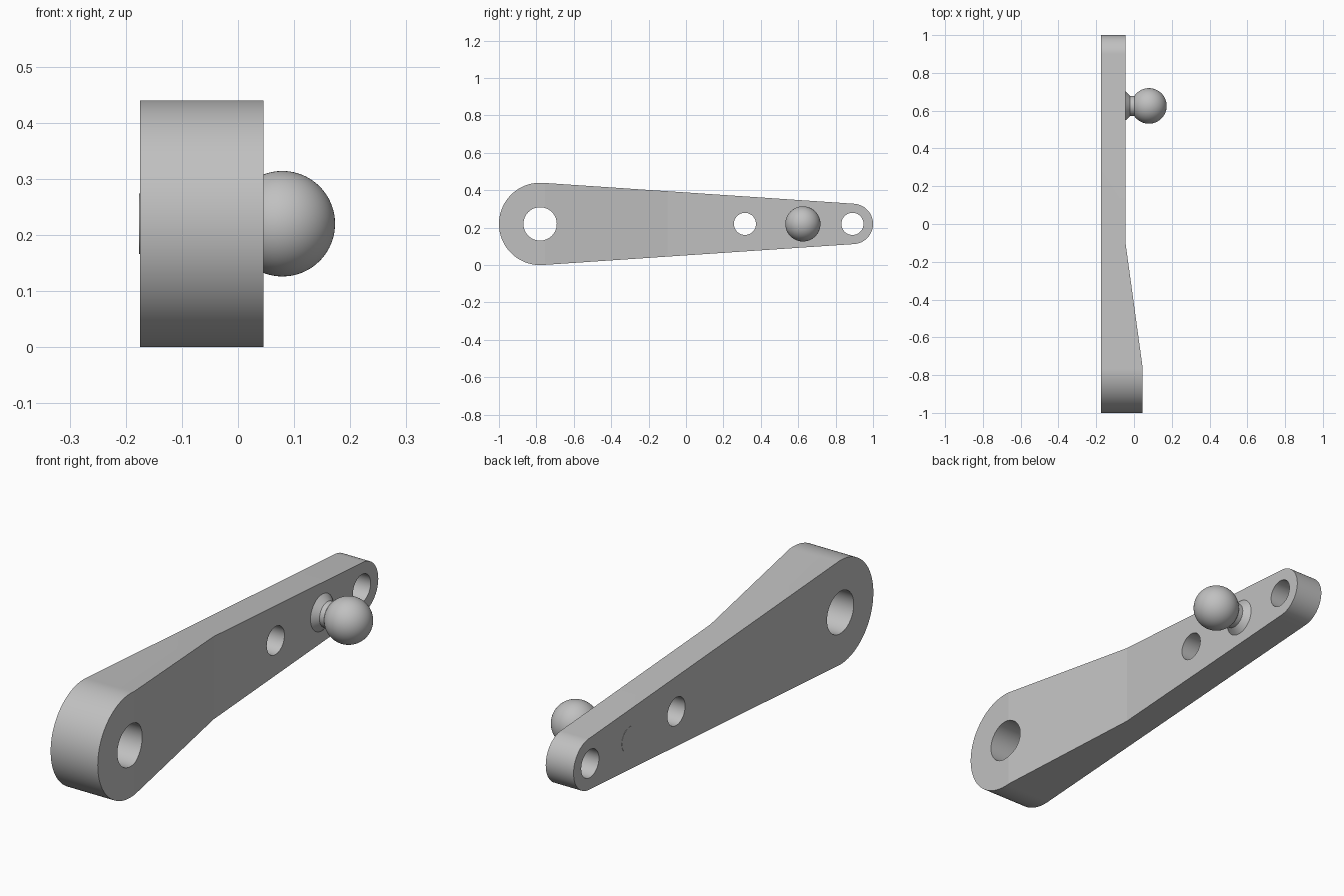
import bpy, bmesh
from math import cos, sin, acos, pi, radians
from mathutils import Matrix, Vector

cube = bpy.data.objects.get("Cube")
if cube:
    bpy.data.objects.remove(cube, do_unlink=True)

MID_Z = 0.22
BACK_X, FRONT_X, THICK_X = -0.175, -0.045, 0.045
BIG_Y, BIG_R = -0.78, 0.22
SMALL_Y, SMALL_R = 0.892, 0.108
BALL_X, BALL_Y, BALL_R = 0.079, 0.625, 0.094

grey = bpy.data.materials.new("satin grey")
grey.use_nodes = True
colour = (0.53, 0.53, 0.53, 1)
grey.diffuse_color = colour
grey.node_tree.nodes["Principled BSDF"].inputs["Base Color"].default_value = colour


def make_object(name, bm):
    bmesh.ops.recalc_face_normals(bm, faces=bm.faces)
    mesh = bpy.data.meshes.new(name)
    bm.to_mesh(mesh)
    bm.free()
    mesh.materials.append(grey)
    obj = bpy.data.objects.new(name, mesh)
    bpy.context.collection.objects.link(obj)
    return obj


def prism(name, points, depth):
    """Closed outline pushed along the depth vector."""
    bm = bmesh.new()
    face = bm.faces.new([bm.verts.new(p) for p in points])
    top = bmesh.ops.extrude_face_region(bm, geom=[face])["geom"]
    verts = [v for v in top if isinstance(v, bmesh.types.BMVert)]
    bmesh.ops.translate(bm, verts=verts, vec=depth)
    return make_object(name, bm)


def activate(obj):
    bpy.ops.object.select_all(action="DESELECT")
    obj.select_set(True)
    bpy.context.view_layer.objects.active = obj


def cut(obj, cutter, operation):
    mod = obj.modifiers.new("cut", "BOOLEAN")
    mod.operation, mod.solver, mod.object = operation, "EXACT", cutter
    cutter.hide_render = True
    activate(obj)
    bpy.ops.object.modifier_apply(modifier=mod.name)
    bpy.data.objects.remove(cutter, do_unlink=True)


def smooth(obj, degrees):
    activate(obj)
    bpy.ops.object.shade_smooth_by_angle(angle=radians(degrees))


# Arm: plan outline with the thickened end, trimmed to a tapered round-ended shape
plan = [(BACK_X, -1.1), (THICK_X, -1.1), (THICK_X, -0.755),
        (FRONT_X, -0.1), (FRONT_X, 1.1), (BACK_X, 1.1)]
arm = prism("lever_arm", [(x, y, -0.1) for x, y in plan], Vector((0, 0, 0.7)))

tangent = acos((BIG_R - SMALL_R) / (SMALL_Y - BIG_Y))
outline = []
for centre, radius, start, end in ((BIG_Y, BIG_R, tangent, 2 * pi - tangent),
                                   (SMALL_Y, SMALL_R, -tangent, tangent)):
    for i in range(65):
        a = start + (end - start) * i / 64
        outline.append((-0.4, centre + radius * cos(a), MID_Z + radius * sin(a)))
cut(arm, prism("outline_cutter", outline, Vector((0.8, 0, 0))), "INTERSECT")

# Through holes
bm = bmesh.new()
for y, radius in ((BIG_Y, 0.089), (0.315, 0.059), (0.89, 0.059)):
    place = Matrix.Translation((0, y, MID_Z)) @ Matrix.Rotation(pi / 2, 4, "Y")
    bmesh.ops.create_cone(bm, cap_ends=True, segments=96, radius1=radius,
                          radius2=radius, depth=1, matrix=place)
cut(arm, make_object("hole_cutter", bm), "DIFFERENCE")
smooth(arm, 6)

# Ball stud: pin through the arm, conical collar, neck and ball, turned about x
neck_r = 0.053
join = pi - acos((BALL_R ** 2 - neck_r ** 2) ** 0.5 / BALL_R)
profile = [(BACK_X - 0.001, 0), (BACK_X - 0.001, 0.054), (FRONT_X - 0.01, 0.054),
           (FRONT_X - 0.01, 0.077), (FRONT_X, 0.077), (-0.02, neck_r)]
for i in range(33):
    a = join * (1 - i / 32)
    profile.append((BALL_X + BALL_R * cos(a), BALL_R * sin(a)))
bm = bmesh.new()
verts = [bm.verts.new((x, BALL_Y, MID_Z + r)) for x, r in profile]
edges = [bm.edges.new(pair) for pair in zip(verts, verts[1:])]
bmesh.ops.spin(bm, geom=verts + edges, cent=(0, BALL_Y, MID_Z), axis=(1, 0, 0),
               angle=2 * pi, steps=64, use_merge=True)
bmesh.ops.remove_doubles(bm, verts=bm.verts, dist=0.0001)
smooth(make_object("ball_stud", bm), 30)
